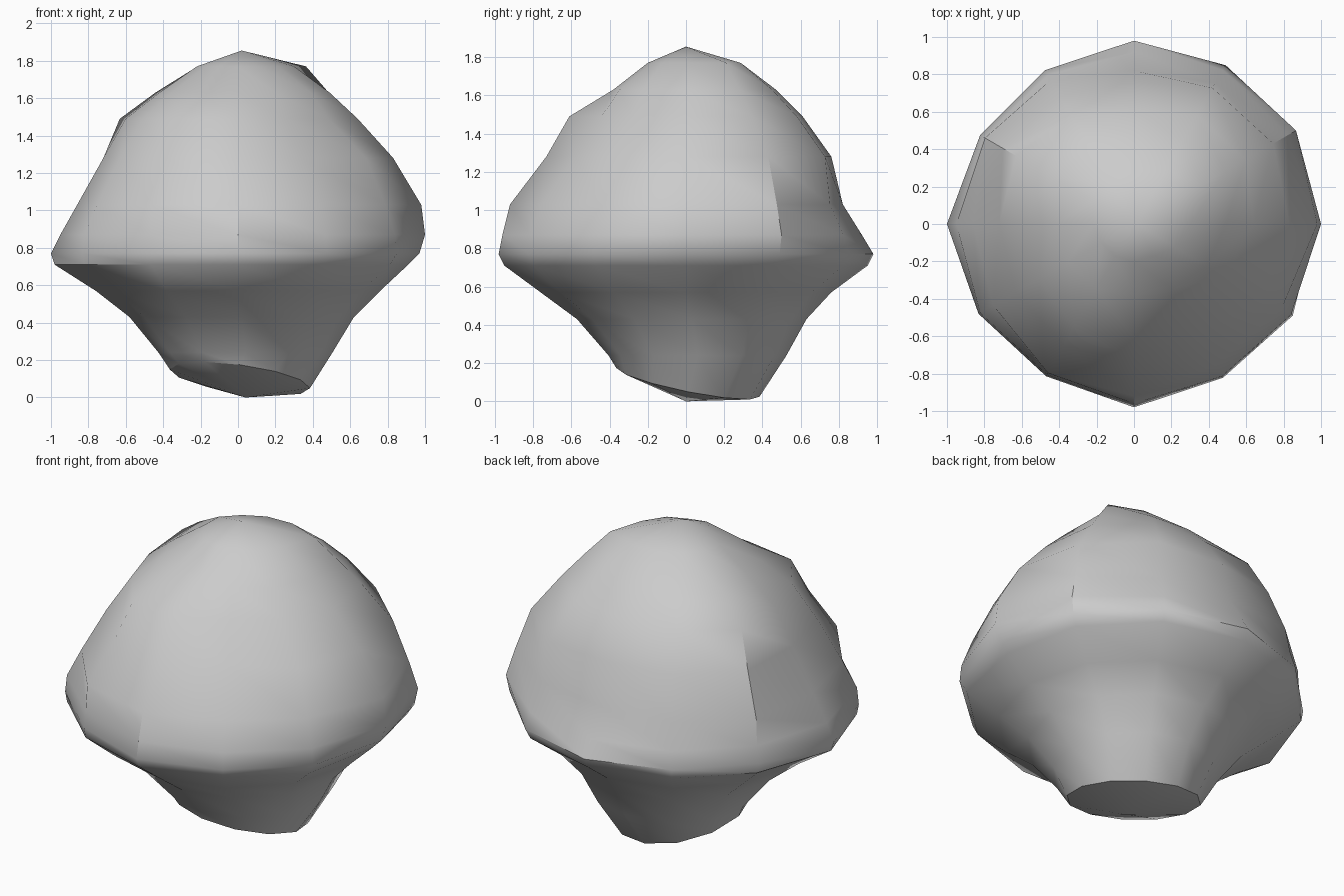
import bpy, bmesh
from math import cos, sin, radians

if "Cube" in bpy.data.objects:
    bpy.data.objects.remove(bpy.data.objects["Cube"])

SIDES = 12

# Crown: height, then radius every 30 degrees starting at +x
CROWN = [
    (1.77, (.30, .42, .33, .28, .25, .25, .22, .20, .20, .20, .20, .25)),
    (1.63, (.49, .56, .52, .47, .50, .51, .42, .41, .40, .38, .40, .45)),
    (1.49, (.64, .69, .67, .61, .67, .73, .60, .59, .64, .61, .51, .56)),
    (1.28, (.83, .86, .84, .76, .79, .81, .72, .73, .75, .73, .67, .79)),
    (1.03, (.98, .95, .87, .82, .89, .92, .86, .87, .92, .92, .87, .91)),
    (0.87, (1.0, 1.0, .95, .92, .92, .93, .95, .95, .93, .96, .94, .97)),
    (0.77, (.97, .98, .98, .98, .95, .95, 1.0, .96, .94, .98, .95, .98)),
    (0.71, (.91, .94, .95, .95, .93, .94, .98, .95, .93, .95, .92, .94)),
]

# Tapered foot: height, radius, centre x, centre y
FOOT = [(.57, .76, 0, 0), (.43, .60, .02, .03), (.24, .465, .04, .06)]

bm = bmesh.new()


def add_ring(radius, height, cx=0, cy=0):
    """radius and height are functions of the side number and angle"""
    ring = []
    for i in range(SIDES):
        a = radians(360 / SIDES * i)
        r = radius(i)
        ring.append(bm.verts.new((cx + r * cos(a), cy + r * sin(a), height(a))))
    return ring


rings = [add_ring(lambda i: radii[i], lambda a: z) for z, radii in CROWN]
rings += [add_ring(lambda i: r, lambda a: z, cx, cy) for z, r, cx, cy in FOOT]
# tilted lower edge of the foot, lowest at the back right
rings.append(add_ring(lambda i: .375, lambda a: .10 - .05 * cos(a) - .075 * sin(a), .01, .01))

# Skin between neighbouring rings
for upper, lower in zip(rings, rings[1:]):
    for i in range(SIDES):
        j = (i + 1) % SIDES
        bm.faces.new((upper[i], lower[i], lower[j], upper[j]))

# Caps: peak and shallow point underneath
peak = bm.verts.new((.02, 0, 1.855))
tip = bm.verts.new((.04, 0, 0))
for i in range(SIDES):
    j = (i + 1) % SIDES
    bm.faces.new((peak, rings[0][i], rings[0][j]))
    bm.faces.new((tip, rings[-1][j], rings[-1][i]))

bmesh.ops.recalc_face_normals(bm, faces=bm.faces)
mesh = bpy.data.meshes.new("boulder")
bm.to_mesh(mesh)
bm.free()
boulder = bpy.data.objects.new("boulder", mesh)
bpy.context.collection.objects.link(boulder)
bpy.context.view_layer.objects.active = boulder
boulder.select_set(True)
bpy.ops.object.shade_smooth_by_angle(angle=radians(35))
